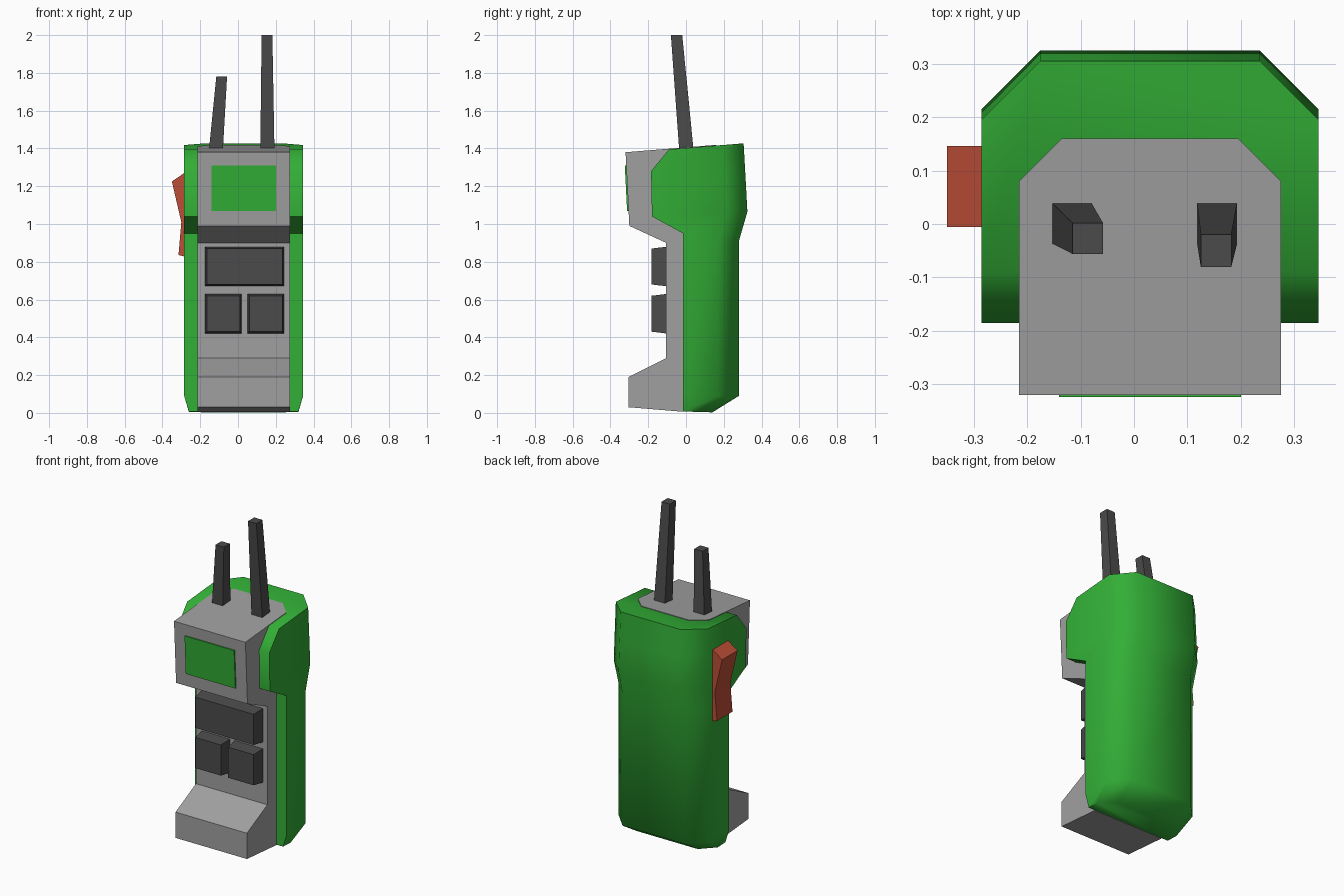
import bpy, bmesh, math

if "Cube" in bpy.data.objects:
    bpy.data.objects.remove(bpy.data.objects["Cube"])

CX = 0.03  # the body is offset slightly because the lever sits on one side


def material(name, rgb):
    m = bpy.data.materials.new(name)
    m.diffuse_color = (*rgb, 1)
    m.use_nodes = True
    m.node_tree.nodes["Principled BSDF"].inputs["Base Color"].default_value = m.diffuse_color
    return m


GREEN = material("green", (0.032, 0.424, 0.037))
GREY = material("grey", (0.352, 0.352, 0.352))
DARK = material("dark_grey", (0.070, 0.070, 0.070))
RED = material("red", (0.50, 0.076, 0.038))


def loft(name, rings, mat, bevel_rule=None, bevel=0.0):
    """Skin a stack of equal-length rings and cap both ends."""
    bm = bmesh.new()
    vs = [[bm.verts.new(p) for p in ring] for ring in rings]
    n = len(vs[0])
    for a, b in zip(vs, vs[1:]):
        for i in range(n):
            j = (i + 1) % n
            bm.faces.new((a[i], a[j], b[j], b[i]))
    bm.faces.new(vs[0])
    bm.faces.new(vs[-1])
    if bevel_rule:
        edges = [e for e in bm.edges if bevel_rule(e)]
        bmesh.ops.bevel(bm, geom=edges, offset=bevel, segments=1, affect='EDGES')
    bmesh.ops.recalc_face_normals(bm, faces=bm.faces[:])
    mesh = bpy.data.meshes.new(name)
    bm.to_mesh(mesh)
    bm.free()
    mesh.materials.append(mat)
    ob = bpy.data.objects.new(name, mesh)
    bpy.context.collection.objects.link(ob)
    return ob


def prism_x(name, yz, x0, x1, mat, **kw):
    return loft(name, [[(x, y, z) for y, z in yz] for x in (x0, x1)], mat, **kw)


def rect_z(x0, x1, y0, y1, z):
    return [(x0, y0, z), (x1, y0, z), (x1, y1, z), (x0, y1, z)]


def rect_y(x0, x1, z0, z1, y):
    return [(x0, y, z0), (x1, y, z0), (x1, y, z1), (x0, y, z1)]


# Green shell: six-sided section with chamfered back, lofted upward
def shell_ring(zf, zc, zb, yf, yc, yb, w, c):
    half = [(w, yf, zf), (w, yc, zc), (w - c, yb, zb)]
    return ([(CX + x, y, z) for x, y, z in half]
            + [(CX - x, y, z) for x, y, z in reversed(half)])


shell = loft("shell", [shell_ring(*r) for r in (
    (0.008, 0.005, 0.003, -0.015, 0.06, 0.14, 0.29, 0.08),
    (0.09, 0.09, 0.09, -0.015, 0.17, 0.28, 0.315, 0.105),
    (0.95, 0.91, 0.91, -0.015, 0.17, 0.28, 0.315, 0.105),
    (1.04, 1.065, 1.065, -0.18, 0.215, 0.325, 0.315, 0.11),
    (1.28, 1.25, 1.25, -0.185, 0.205, 0.315, 0.315, 0.11),
    (1.395, 1.418, 1.427, -0.09, 0.195, 0.305, 0.315, 0.11))], GREEN)
bpy.context.view_layer.objects.active = shell
shell.select_set(True)
bpy.ops.object.shade_smooth_by_angle(angle=math.radians(50))
shell.select_set(False)

# Grey core: side profile with head, recessed face and foot
prism_x("core", [(-0.32, 1.38), (-0.30, 0.99), (-0.105, 0.90), (-0.105, 0.29),
                 (-0.305, 0.19), (-0.305, 0.03), (-0.015, 0.006),
                 (0.0, 0.85), (0.16, 1.10), (0.16, 1.419)],
        CX - 0.245, CX + 0.245, GREY, bevel=0.08,
        bevel_rule=lambda e: all(v.co.y > 0.15 for v in e.verts)
        and abs(e.verts[0].co.x - e.verts[1].co.x) < 0.01)

# Screen plate on the sloping head
prism_x("screen", [(-0.303, 1.07), (-0.315, 1.31), (-0.324, 1.31), (-0.312, 1.07)],
        CX - 0.17, CX + 0.17, GREEN)

# Buttons with slightly smaller front faces
for name, x0, x1, z0, z1 in (("wide_button", -0.175, 0.245, 0.67, 0.88),
                             ("left_button", -0.175, 0.02, 0.42, 0.63),
                             ("right_button", 0.05, 0.245, 0.42, 0.63)):
    t = 0.01
    loft(name, [rect_y(x0, x1, z0, z1, -0.10),
                rect_y(x0 + t, x1 - t, z0 + t, z1 - t, -0.183)], DARK)

# Tapered, leaning antennas
loft("short_antenna", [rect_z(-0.154, -0.08, -0.036, 0.04, 1.39),
                       rect_z(-0.115, -0.058, -0.056, 0.002, 1.78)], DARK)
loft("long_antenna", [rect_z(0.118, 0.193, -0.036, 0.04, 1.39),
                      rect_z(0.125, 0.182, -0.08, -0.02, 2.0)], DARK)

# Red side lever
lever = [(-0.27, 1.28), (-0.35, 1.225), (-0.30, 1.01), (-0.315, 0.836), (-0.27, 0.825)]
loft("lever", [[(x, y, z) for x, z in lever] for y in (-0.006, 0.146)], RED)
